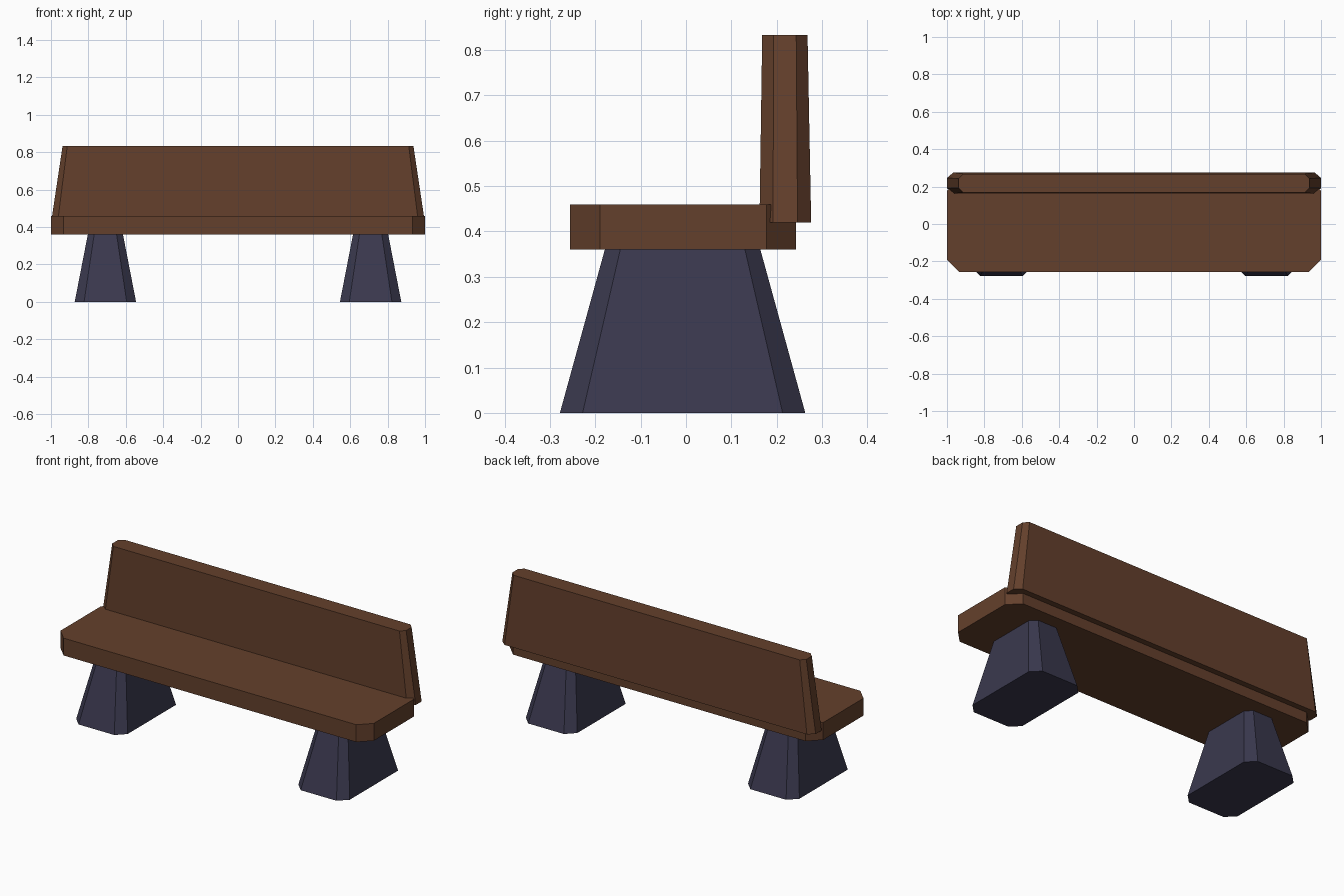
import bpy

if "Cube" in bpy.data.objects:
    bpy.data.objects.remove(bpy.data.objects["Cube"])


def material(name, rgb):
    m = bpy.data.materials.new(name)
    m.diffuse_color = (*rgb, 1)
    m.use_nodes = True
    m.node_tree.nodes["Principled BSDF"].inputs["Base Color"].default_value = m.diffuse_color
    return m


wood = material("brown wood", (0.127, 0.051, 0.025))
stone = material("dark blue stone", (0.042, 0.040, 0.076))


def octagon(x0, x1, y0, y1, cx, cy, z):
    """Rectangle with cut corners, counter-clockwise."""
    return [(x0 + cx, y0, z), (x1 - cx, y0, z), (x1, y0 + cy, z), (x1, y1 - cy, z),
            (x1 - cx, y1, z), (x0 + cx, y1, z), (x0, y1 - cy, z), (x0, y0 + cy, z)]


def tapered_block(name, bottom, top, mat):
    """Block with cut vertical corners between two outlines."""
    n = len(bottom)
    faces = [tuple(reversed(range(n))), tuple(range(n, 2 * n))]
    faces += [(i, (i + 1) % n, n + (i + 1) % n, n + i) for i in range(n)]
    mesh = bpy.data.meshes.new(name)
    mesh.from_pydata(bottom + top, [], faces)
    mesh.materials.append(mat)
    obj = bpy.data.objects.new(name, mesh)
    bpy.context.collection.objects.link(obj)
    return obj


# Seat slab
tapered_block("seat",
              octagon(-1, 1, -0.256, 0.243, 0.066, 0.066, 0.36),
              octagon(-1, 1, -0.256, 0.243, 0.066, 0.066, 0.46), wood)

# Backrest, narrowing upwards
tapered_block("backrest",
              octagon(-1, 1, 0.162, 0.276, 0.035, 0.03, 0.42),
              octagon(-0.938, 0.938, 0.168, 0.268, 0.025, 0.025, 0.833), wood)

# Two pedestal legs
for side, cx in (("left", -0.709), ("right", 0.709)):
    tapered_block(side + "_leg",
                  octagon(cx - 0.164, cx + 0.164, -0.278, 0.263, 0.05, 0.05, 0),
                  octagon(cx - 0.094, cx + 0.094, -0.179, 0.164, 0.034, 0.034, 0.36), stone)
